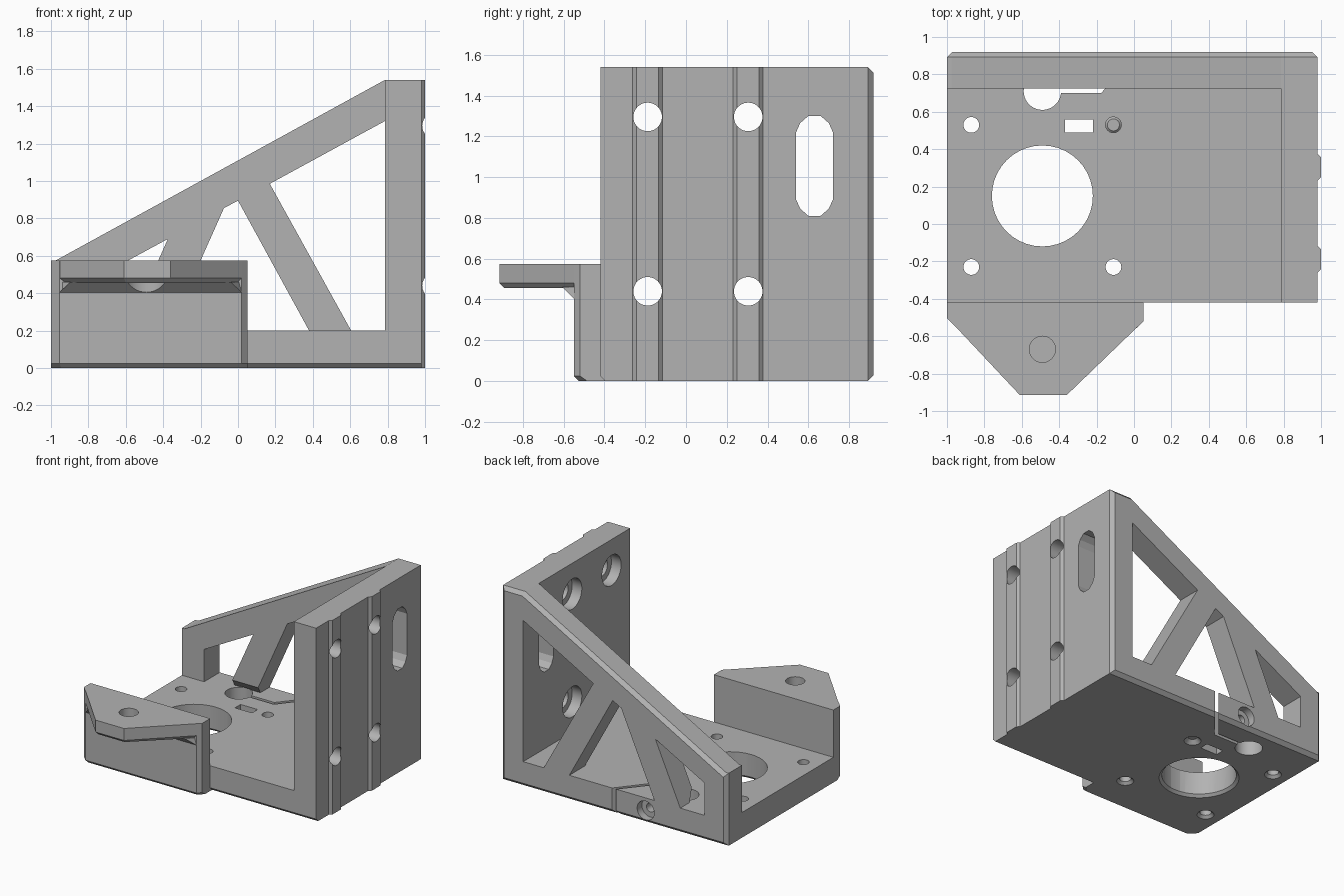
import bpy, bmesh, math
from mathutils import Vector

if "Cube" in bpy.data.objects:
    bpy.data.objects.remove(bpy.data.objects["Cube"])

grey = bpy.data.materials.new("plain grey")
grey.use_nodes = True
grey.diffuse_color = (0.45, 0.45, 0.45, 1)
grey.node_tree.nodes["Principled BSDF"].inputs["Base Color"].default_value = grey.diffuse_color

PLACE = {"x": lambda u, v, w: (w, u, v),
         "y": lambda u, v, w: (u, w, v),
         "z": lambda u, v, w: (u, v, w)}


def loft(name, first, a, last, b, axis="z", edge_rule=None, chamfer=0.025):
    """Solid between two outlines; edges whose both ends obey edge_rule are chamfered."""
    bm = bmesh.new()
    put = PLACE[axis]
    low = [bm.verts.new(put(u, v, a)) for u, v in first]
    high = [bm.verts.new(put(u, v, b)) for u, v in last]
    bm.faces.new(low)
    bm.faces.new(high)
    n = len(low)
    for i in range(n):
        j = (i + 1) % n
        bm.faces.new((low[i], low[j], high[j], high[i]))
    bmesh.ops.recalc_face_normals(bm, faces=bm.faces)
    if edge_rule:
        edges = [e for e in bm.edges if all(edge_rule(v.co) for v in e.verts)]
        bmesh.ops.bevel(bm, geom=edges, offset=chamfer, segments=1, affect="EDGES")
    mesh = bpy.data.meshes.new(name)
    bm.to_mesh(mesh)
    bm.free()
    mesh.materials.append(grey)
    ob = bpy.data.objects.new(name, mesh)
    bpy.context.collection.objects.link(ob)
    return ob


def prism(name, pts, a, b, axis="z", edge_rule=None, chamfer=0.025):
    return loft(name, pts, a, pts, b, axis, edge_rule, chamfer)


def rect(u0, u1, v0, v1):
    return [(u0, v0), (u1, v0), (u1, v1), (u0, v1)]


def circle(u, v, r, n=40):
    return [(u + r * math.cos(math.tau * i / n), v + r * math.sin(math.tau * i / n))
            for i in range(n)]


def cut(ob, cutters):
    """Subtract each cutter, bake the result and remove the cutters."""
    for c in cutters:
        c.hide_render = True
        mod = ob.modifiers.new("cut", "BOOLEAN")
        mod.operation, mod.solver, mod.object = "DIFFERENCE", "EXACT", c
    bpy.context.view_layer.update()
    baked = bpy.data.meshes.new_from_object(ob.evaluated_get(bpy.context.evaluated_depsgraph_get()))
    ob.modifiers.clear()
    ob.data = baked
    for c in cutters:
        bpy.data.objects.remove(c)


def hole(u, v, r, a, b, axis="z"):
    return prism("hole cutter", circle(u, v, r), a, b, axis)


def countersink(x, y, r):
    return loft("rim cutter", circle(x, y, r + 0.03), -0.01, circle(x, y, r - 0.01), 0.03)


# Clamp features shared by the base plate and the rear frame
def clamp_cutters():
    slit = [(-0.42, 0.70), (-0.175, 0.70), (0.02, 0.94),
            (-0.012, 0.94), (-0.19, 0.727), (-0.42, 0.727)]
    return [hole(-0.49, 0.71, 0.1, -0.1, 0.21),
            prism("slit cutter", slit, -0.1, 0.21),
            hole(-0.29, 0.1, 0.035, 0.45, 1.0, "y")]


# Base plate with motor opening, screw holes and nut slot
plate = prism("base_plate", rect(-1, 0.785, -0.42, 0.725), 0, 0.2,
              edge_rule=lambda c: c.y < -0.41 and c.z < 0.01)
plate_cuts = [hole(-0.49, 0.15, 0.27, -0.1, 0.3), countersink(-0.49, 0.15, 0.27)]
for x in (-0.87, -0.11):
    for y in (-0.23, 0.53):
        plate_cuts += [hole(x, y, 0.042, -0.1, 0.3), countersink(x, y, 0.042)]
plate_cuts.append(prism("nut slot cutter", rect(-0.37, -0.22, 0.49, 0.56), -0.1, 0.3))
cut(plate, plate_cuts + clamp_cutters())

# Rear triangular frame with three openings
frame = prism("rear_frame", [(-1, 0), (0.98, 0), (0.98, 1.54), (0.785, 1.54),
                             (-0.975, 0.575), (-1, 0.575)], 0.725, 0.92, "y",
              edge_rule=lambda c: c.y > 0.91, chamfer=0.028)
openings = [
    [(0.785, 0.2), (0.785, 1.32), (0.17, 0.985), (0.605, 0.2)],
    [(0.38, 0.2), (0, 0.895), (-0.075, 0.855), (-0.367, 0.2)],
    [(-0.594, 0.2), (-0.375, 0.69), (-0.805, 0.457), (-0.805, 0.2)],
]
frame_cuts = [prism("opening cutter", p, 0.6, 1.0, "y") for p in openings]
frame_cuts.append(prism("strut foot cutter", [(0.7, 0.2), (0.7, 0.305), (0.805, 0.2)],
                        -0.7, -0.25, "x"))
frame_cuts.append(hole(-0.29, 0.1, 0.075, 0.86, 1.0, "y"))
cut(frame, frame_cuts + clamp_cutters())

# Upright mounting wall with two keyed ridges
wall = prism("mounting_wall", rect(-0.42, 0.725, 0, 1.54), 0.785, 0.98, "x",
             edge_rule=lambda c: c.y < -0.41 and c.z < 0.01)
slot = [(0.63 + sy * dy, 1.055 + sz * dz)
        for sy, sz, order in ((1, 1, 1), (-1, 1, -1), (-1, -1, 1), (1, -1, -1))
        for dy, dz in [(0.09, 0.165), (0.07, 0.21), (0.03, 0.245)][::order]]
wall_cuts = [prism("slot cutter", slot, 0.7, 1.1, "x")]
for y in (-0.188, 0.305):
    ridge = prism("wall_ridge", [(0.975, y - 0.075), (0.98, y - 0.075), (1.0, y - 0.055),
                                 (1.0, y + 0.053), (0.98, y + 0.073), (0.975, y + 0.073)], 0, 1.54)
    cut(ridge, [hole(y, z, 0.07, 0.7, 1.1, "x") for z in (0.44, 1.295)])
    for z in (0.44, 1.295):
        wall_cuts += [hole(y, z, 0.07, 0.7, 1.1, "x"), hole(y, z, 0.12, 0.7, 0.87, "x")]
cut(wall, wall_cuts)

# Front block, its foot, and the tapered shelf
block = prism("front_block", [(-1, -0.42), (0.05, -0.42), (0.05, -0.52), (0.02, -0.55),
                              (-0.955, -0.55), (-1, -0.505)], 0, 0.575,
              edge_rule=lambda c: c.y < -0.5 and c.z < 0.01)
prism("block_foot", rect(-1, 0.05, -0.46, -0.38), 0, 0.15)

shelf = prism("front_shelf", [(-1, -0.5), (-0.61, -0.915), (-0.36, -0.915), (0.05, -0.52),
                              (0.05, -0.5)], 0.455, 0.575,
              edge_rule=lambda c: c.z < 0.46 and c.y < -0.505 or c.z < 0.46 and c.x < -0.9)
gusset = loft("shelf_gusset", [(-0.955, -0.55), (0.02, -0.55), (0.02, -0.53), (-0.955, -0.53)], 0.405,
              [(-0.895, -0.605), (-0.04, -0.605), (0.02, -0.53), (-0.955, -0.53)], 0.46)
cut(gusset, [hole(-0.49, -0.67, 0.12, 0.3, 0.49)])
cut(shelf, [hole(-0.49, -0.67, 0.12, 0.3, 0.49), hole(-0.49, -0.67, 0.07, 0.51, 0.7)])

# Smooth the round bores while keeping the machined edges sharp
bpy.ops.object.select_all(action="DESELECT")
for ob in (plate, frame, wall, shelf, gusset):
    ob.select_set(True)
bpy.context.view_layer.objects.active = plate
bpy.ops.object.shade_smooth_by_angle(angle=math.radians(20))
